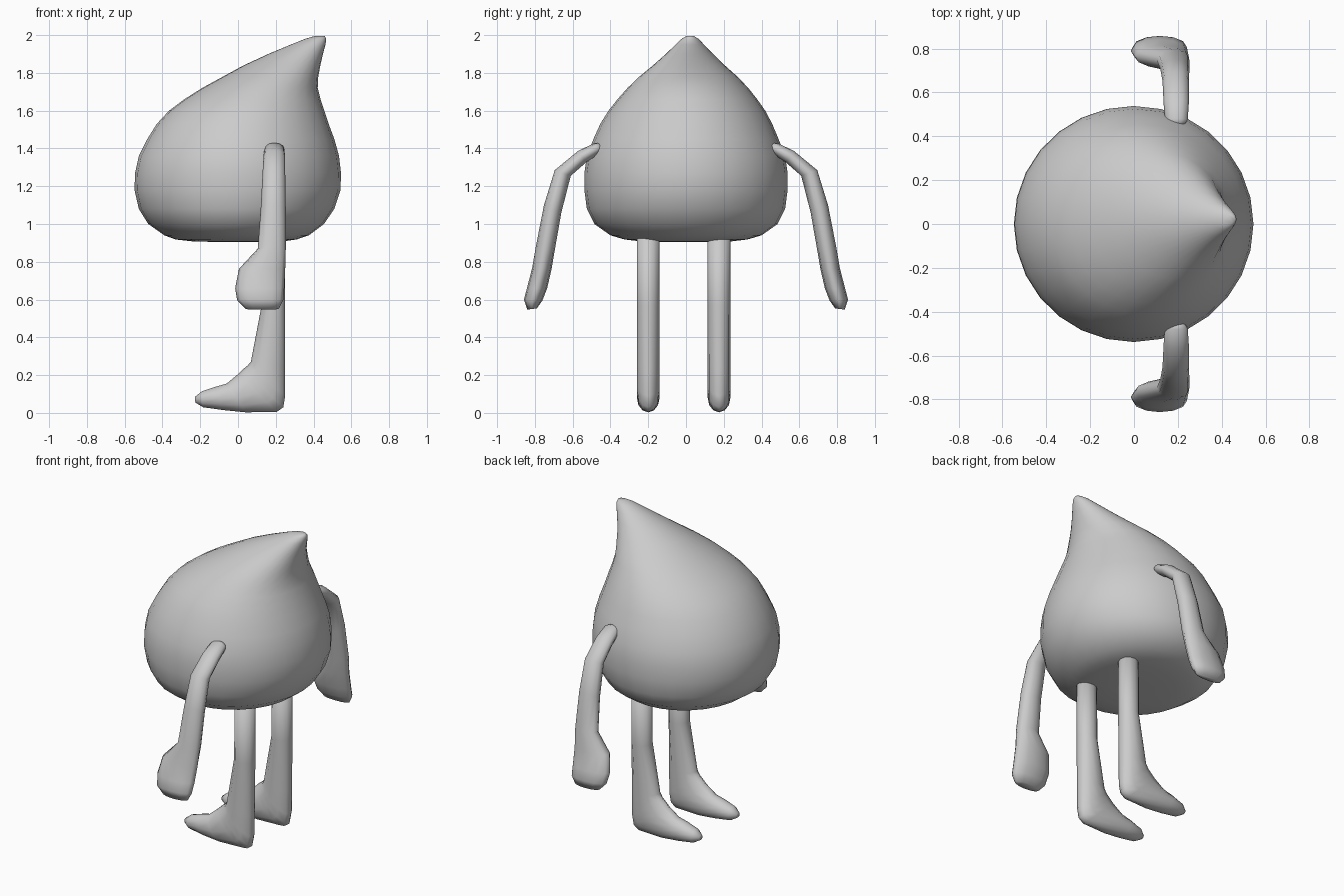
import bpy, bmesh, math
from mathutils import Vector


def loft(name, rings, sides):
    """Skin elliptical rings, each given as (end a, end b, side half-vector)."""
    bm = bmesh.new()
    loops = []
    for a, b, side in rings:
        a, b, side = Vector(a), Vector(b), Vector(side)
        c, u = (a + b) / 2, (b - a) / 2
        loops.append([bm.verts.new(c + u * math.cos(t) + side * math.sin(t))
                      for t in (2 * math.pi * i / sides for i in range(sides))])
    for r0, r1 in zip(loops, loops[1:]):
        for i in range(sides):
            j = (i + 1) % sides
            bm.faces.new((r0[i], r0[j], r1[j], r1[i]))
    bm.faces.new(loops[0])
    bm.faces.new(loops[-1])
    bmesh.ops.recalc_face_normals(bm, faces=bm.faces[:])
    for f in bm.faces:
        f.smooth = True
    mesh = bpy.data.meshes.new(name)
    bm.to_mesh(mesh)
    bm.free()
    obj = bpy.data.objects.new(name, mesh)
    bpy.context.collection.objects.link(obj)
    return obj


# Teardrop body with leaning tip: z, left x, right x, half depth
body = [
    (0.905, -0.12, 0.15, 0.13), (0.908, -0.24, 0.24, 0.24),
    (0.918, -0.33, 0.31, 0.325), (0.94, -0.39, 0.375, 0.40),
    (1.00, -0.475, 0.455, 0.485), (1.08, -0.525, 0.51, 0.525),
    (1.18, -0.548, 0.543, 0.538), (1.27, -0.545, 0.545, 0.538),
    (1.36, -0.525, 0.535, 0.525), (1.45, -0.48, 0.51, 0.49),
    (1.53, -0.43, 0.48, 0.455), (1.60, -0.365, 0.457, 0.415),
    (1.66, -0.285, 0.437, 0.37), (1.72, -0.19, 0.422, 0.32),
    (1.78, -0.08, 0.425, 0.26), (1.84, 0.03, 0.436, 0.19),
    (1.90, 0.16, 0.45, 0.125), (1.95, 0.28, 0.463, 0.075),
    (1.98, 0.355, 0.467, 0.045), (1.995, 0.405, 0.46, 0.02),
]
loft("body", [((l, max(0, z - 1.5) * 0.045, z), (r, max(0, z - 1.5) * 0.045, z), (0, d, 0))
              for z, l, r, d in body], 28)

# Arms: inner (y, z), outer (y, z), front x, back x
arm = [
    ((0.44, 1.385), (0.45, 1.425), 0.16, 0.225),
    ((0.47, 1.365), (0.48, 1.43), 0.14, 0.245),
    ((0.53, 1.325), (0.57, 1.388), 0.135, 0.25),
    ((0.61, 1.255), (0.695, 1.285), 0.13, 0.25),
    ((0.66, 1.06), (0.752, 1.10), 0.12, 0.253),
    ((0.695, 0.86), (0.795, 0.88), 0.105, 0.253),
    ((0.712, 0.76), (0.815, 0.765), 0.005, 0.25),
    ((0.735, 0.66), (0.842, 0.66), -0.015, 0.245),
    ((0.76, 0.595), (0.858, 0.60), -0.005, 0.24),
    ((0.79, 0.553), (0.84, 0.547), 0.04, 0.215),
]
# Legs with feet: front (x, z), back (x, z), half width
leg = [
    ((0.13, 1.00), (0.25, 1.00), 0.06), ((0.125, 0.57), (0.25, 0.57), 0.06),
    ((0.068, 0.27), (0.25, 0.24), 0.06), ((0.05, 0.25), (0.25, 0.09), 0.06),
    ((0.025, 0.23), (0.24, 0.03), 0.06), ((0.0, 0.205), (0.205, 0.005), 0.06),
    ((-0.06, 0.155), (0.04, 0.003), 0.06), ((-0.12, 0.138), (-0.08, 0.015), 0.058),
    ((-0.19, 0.115), (-0.185, 0.03), 0.045), ((-0.228, 0.085), (-0.226, 0.055), 0.018),
]
for side, s in (("front", -1), ("rear", 1)):
    loft(side + "_arm", [(((f + b) / 2, s * i[0], i[1]), ((f + b) / 2, s * o[0], o[1]),
                          ((b - f) / 2, 0, 0)) for i, o, f, b in arm], 12)
    y = s * 0.1875 - 0.0125
    loft(side + "_leg", [((f[0], y, f[1]), (b[0], y, b[1]), (0, w, 0)) for f, b, w in leg], 12)
